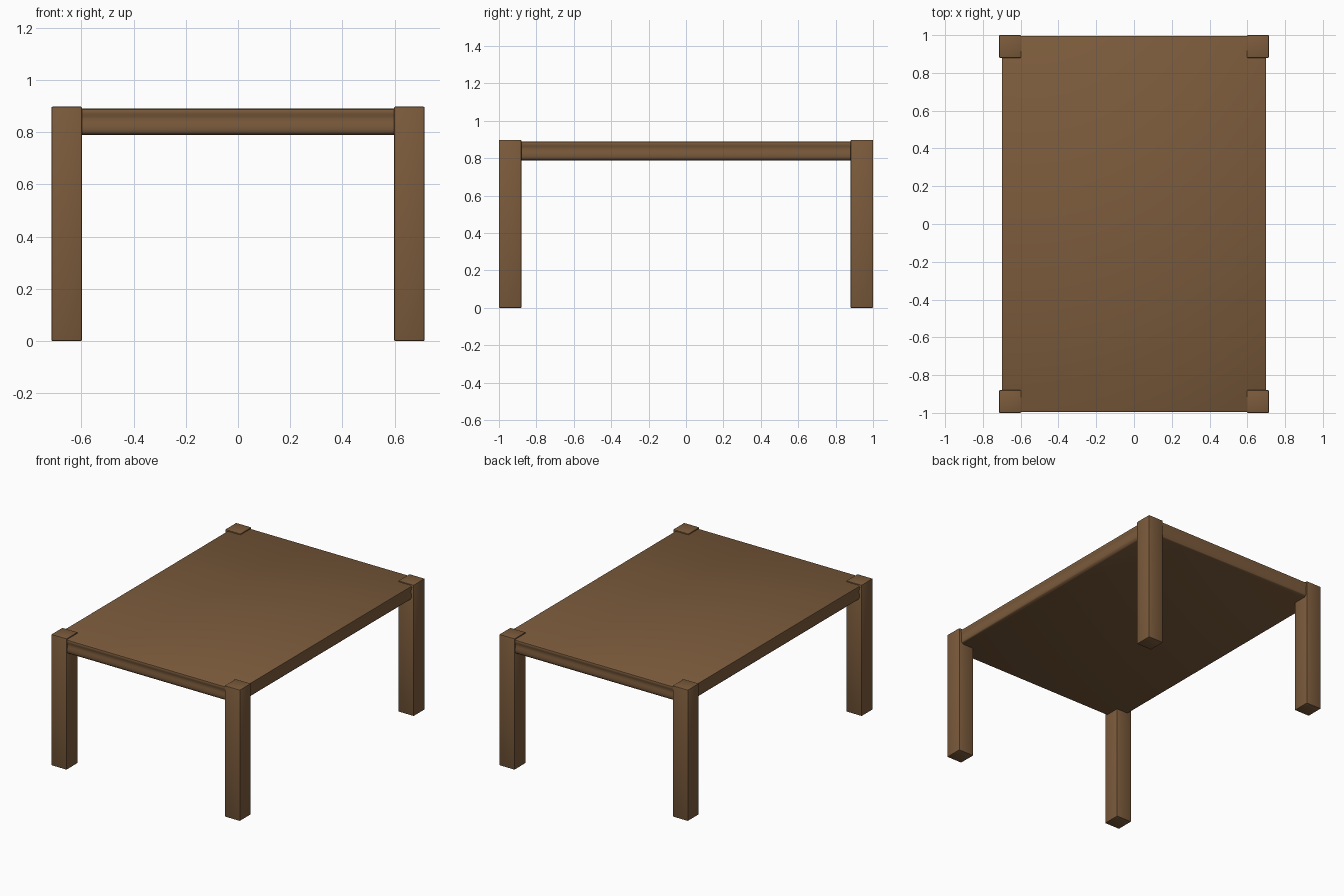
import bpy, bmesh

if "Cube" in bpy.data.objects:
    bpy.data.objects.remove(bpy.data.objects["Cube"])

wood = bpy.data.materials.new("brown_wood")
wood.diffuse_color = (0.20, 0.105, 0.045, 1)
wood.use_nodes = True
wood.node_tree.nodes["Principled BSDF"].inputs["Base Color"].default_value = wood.diffuse_color


def finish(name, bm):
    bmesh.ops.recalc_face_normals(bm, faces=bm.faces[:])
    mesh = bpy.data.meshes.new(name)
    bm.to_mesh(mesh)
    bm.free()
    ob = bpy.data.objects.new(name, mesh)
    bpy.context.collection.objects.link(ob)
    mesh.materials.append(wood)
    bpy.context.view_layer.objects.active = ob
    ob.select_set(True)
    bpy.ops.object.shade_smooth_by_angle(angle=0.7)
    ob.select_set(False)
    return ob


# Tabletop: moulded edge profile (inset, height) carried around a rectangle
profile = [(0.022, 0.788), (0.012, 0.792), (0.006, 0.800), (0.003, 0.810),
           (0.003, 0.825), (0.005, 0.838), (0.006, 0.850), (0.004, 0.862),
           (0.001, 0.870), (0.000, 0.878), (0.002, 0.886), (0.008, 0.890)]
bm = bmesh.new()
rings = []
for inset, z in profile:
    x, y = 0.70 - inset, 0.996 - inset
    rings.append([bm.verts.new((sx * x, sy * y, z))
                  for sx, sy in ((-1, -1), (1, -1), (1, 1), (-1, 1))])
for a, b in zip(rings, rings[1:]):
    for i in range(4):
        j = (i + 1) % 4
        bm.faces.new((a[i], a[j], b[j], b[i]))
bm.faces.new(rings[0])
bm.faces.new(rings[-1])
finish("tabletop", bm)

# Four square corner legs with slightly eased edges, standing proud of the top
for side, sx in (("left", -1), ("right", 1)):
    for end, sy in (("front", -1), ("back", 1)):
        bm = bmesh.new()
        bmesh.ops.create_cube(bm, size=1)
        bmesh.ops.scale(bm, vec=(0.116, 0.12, 0.897), verts=bm.verts)
        bmesh.ops.translate(bm, vec=(sx * 0.656, sy * 0.94, 0.4485), verts=bm.verts)
        bmesh.ops.bevel(bm, geom=bm.edges[:], offset=0.004, segments=2,
                        profile=0.5, affect='EDGES')
        finish(f"{end}_{side}_leg", bm)
